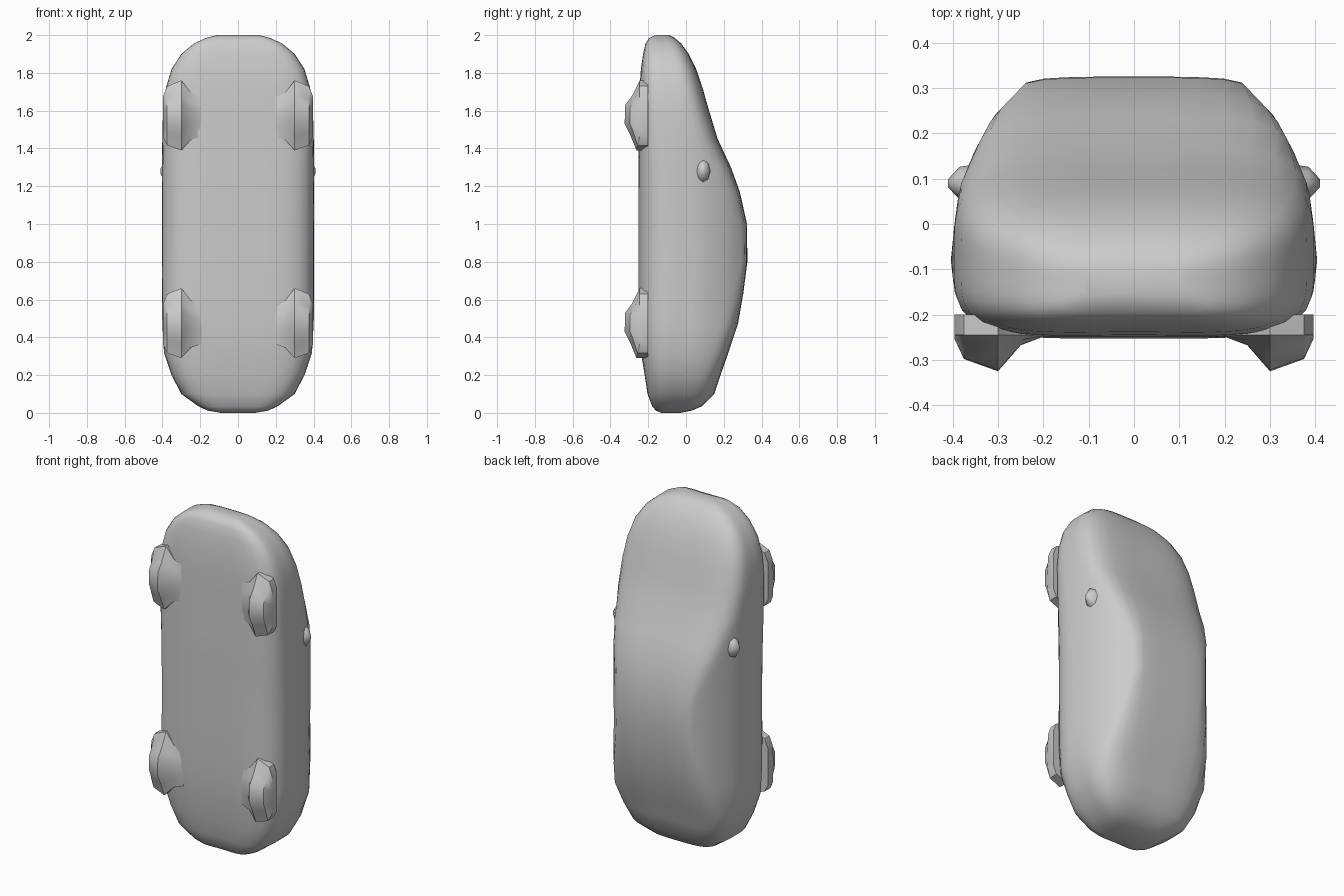
import bpy, bmesh, math

if "Cube" in bpy.data.objects:
    bpy.data.objects.remove(bpy.data.objects["Cube"])

grey = bpy.data.materials.new("plain grey")
grey.diffuse_color = (0.6, 0.6, 0.6, 1)
grey.use_nodes = True
grey.node_tree.nodes["Principled BSDF"].inputs["Base Color"].default_value = grey.diffuse_color


def loft(name, rings, angle=40):
    """Skin a list of closed rings and cap both ends."""
    bm = bmesh.new()
    loops = [[bm.verts.new(p) for p in ring] for ring in rings]
    n = len(loops[0])
    for a, b in zip(loops, loops[1:]):
        for i in range(n):
            j = (i + 1) % n
            bm.faces.new((a[i], a[j], b[j], b[i]))
    bm.faces.new(loops[0])
    bm.faces.new(loops[-1])
    bmesh.ops.recalc_face_normals(bm, faces=bm.faces)
    mesh = bpy.data.meshes.new(name)
    bm.to_mesh(mesh)
    bm.free()
    obj = bpy.data.objects.new(name, mesh)
    bpy.context.collection.objects.link(obj)
    mesh.materials.append(grey)
    bpy.ops.object.select_all(action='DESELECT')
    obj.select_set(True)
    bpy.context.view_layer.objects.active = obj
    bpy.ops.object.shade_smooth_by_angle(angle=math.radians(angle))
    return obj


def lerp_table(table, v):
    for (a, p), (b, q) in zip(table, table[1:]):
        if v <= b:
            return p + (q - p) * max(0, (v - a) / (b - a))
    return table[-1][1]


# Car body standing on its tail: z, underside y, roof y, half width
stations = [
    (0.0, -0.14, -0.03, 0.09), (0.012, -0.17, 0.03, 0.16),
    (0.035, -0.19, 0.085, 0.21), (0.1, -0.215, 0.15, 0.30),
    (0.2, -0.23, 0.183, 0.352), (0.32, -0.25, 0.225, 0.392),
    (0.47, -0.26, 0.275, 0.402), (0.63, -0.264, 0.303, 0.405),
    (0.8, -0.264, 0.325, 0.406), (1.0, -0.264, 0.323, 0.406),
    (1.17, -0.264, 0.285, 0.405), (1.3, -0.264, 0.238, 0.403),
    (1.45, -0.26, 0.168, 0.401), (1.6, -0.26, 0.122, 0.397),
    (1.72, -0.257, 0.088, 0.382), (1.82, -0.25, 0.054, 0.352),
    (1.9, -0.238, 0.015, 0.30), (1.955, -0.225, -0.025, 0.235),
    (1.985, -0.205, -0.06, 0.17), (2.0, -0.17, -0.09, 0.11),
]
# Largest half width at each y: door sides lean in above the belt line
side_limit = [(-0.3, 0.385), (-0.2, 0.402), (-0.1, 0.406), (0.0, 0.396),
              (0.08, 0.385), (0.16, 0.352), (0.235, 0.312), (0.315, 0.235),
              (0.33, 0.2)]


def body_ring(z, low, high, width, n=48):
    mid, half = (low + high) / 2, (high - low) / 2
    ring = []
    for i in range(n):
        t = 2 * math.pi * (i + 0.5) / n
        c, s = math.cos(t), math.sin(t)
        # rounded box section
        r = (abs(c) ** 4 + abs(s) ** 4) ** -0.25
        x, y = width * c * r, mid + half * s * r
        x = math.copysign(min(abs(x), lerp_table(side_limit, y)), x)
        if s < -0.5:  # slightly hollow floor
            y += 0.012 * max(0, 1 - (x / width) ** 2)
        ring.append((x, y, z))
    return ring


loft("car_body", [body_ring(*s) for s in stations], 60)

# Wheel bulges: z offset and y of the tread outline
tread = [(0.2, -0.245), (0.12, -0.285), (0.07, -0.322), (-0.03, -0.325),
         (-0.09, -0.295), (-0.17, -0.262), (-0.17, -0.2), (0.2, -0.2)]
slices = [(0.19, 0.0), (0.25, 0.28), (0.30, 1.0), (0.375, 0.66), (0.396, 0.1)]
for place, z0 in (("front", 1.56), ("rear", 0.46)):
    for side, sign in (("left", -1), ("right", 1)):
        rings = []
        for x, k in slices:
            zk = 0.55 + 0.45 * k
            rings.append([(sign * x, -0.245 + (y + 0.245) * k if y < -0.245 else y,
                           z0 + dz * zk) for dz, y in tread])
        loft(place + "_wheel_" + side, rings, 35)

# Door mirrors: small tapered pods
for side, sign in (("left", -1), ("right", 1)):
    rings = []
    for x, size in ((0.33, 1.0), (0.385, 0.8), (0.41, 0.2)):
        rings.append([(sign * x, 0.09 + 0.045 * size * math.sin(a),
                       1.28 + 0.07 * size * math.cos(a))
                      for a in (math.tau * i / 8 for i in range(8))])
    loft("door_mirror_" + side, rings, 50)
